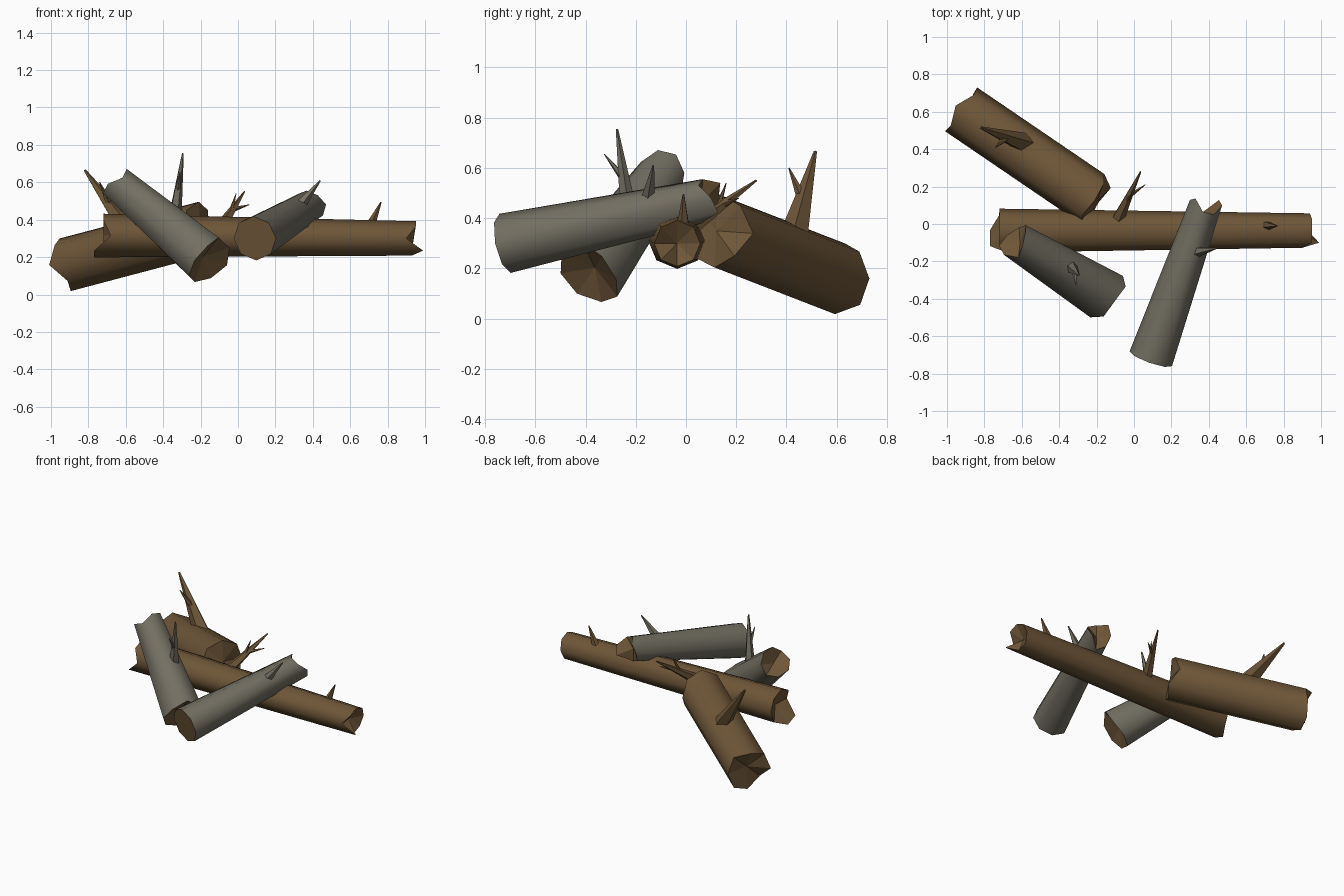
import bpy, bmesh, math
from mathutils import Vector

cube = bpy.data.objects.get("Cube")
if cube:
    bpy.data.objects.remove(cube)


def make_material(name, rgb):
    mat = bpy.data.materials.new(name)
    mat.use_nodes = True
    mat.diffuse_color = (*rgb, 1)
    bsdf = mat.node_tree.nodes["Principled BSDF"]
    bsdf.inputs["Base Color"].default_value = (*rgb, 1)
    bsdf.inputs["Roughness"].default_value = 0.9
    return mat


BROWN = make_material("brown wood", (0.156, 0.093, 0.040))
GRAY = make_material("gray bark", (0.171, 0.159, 0.122))


def frame(axis):
    """Sideways and upward directions around an axis."""
    side = axis.cross(Vector((0, 0, 1))).normalized()
    return side, side.cross(axis)


def finish(name, bm, mats):
    bmesh.ops.recalc_face_normals(bm, faces=bm.faces)
    mesh = bpy.data.meshes.new(name)
    bm.to_mesh(mesh)
    bm.free()
    for mat in mats:
        mesh.materials.append(mat)
    obj = bpy.data.objects.new(name, mesh)
    bpy.context.collection.objects.link(obj)
    return obj


def log(name, start, end, r0, r1, bark, jag0, jag1, dip0, dip1):
    """Eight-sided tapered trunk; jag lists push each end corner outward."""
    start, end = Vector(start), Vector(end)
    axis = (end - start).normalized()
    side, up = frame(axis)
    bm = bmesh.new()
    rings, centres = [], []
    for c, r, jag, dip, out in ((start, r0, jag0, dip0, -axis), (end, r1, jag1, dip1, axis)):
        ring = []
        for k, j in enumerate(jag):
            a = math.tau * k / len(jag)
            ring.append(bm.verts.new(c + r * (math.cos(a) * side + math.sin(a) * up) + j * out))
        rings.append(ring)
        centres.append(bm.verts.new(c - dip * out))
    n = len(jag0)
    for k in range(n):
        m = (k + 1) % n
        f = bm.faces.new((rings[0][k], rings[0][m], rings[1][m], rings[1][k]))
        f.smooth = True
        # broken wood at both ends
        for ring, centre in zip(rings, centres):
            cap = bm.faces.new((ring[k], ring[m], centre))
            cap.material_index = 1
            for e in cap.edges:
                if centre not in e.verts:
                    e.smooth = False
    return finish(name, bm, (bark, BROWN))


def spike(bm, base, tip, r):
    """Four-sided thorn with a blunted tip."""
    base, tip = Vector(base), Vector(tip)
    axis = (tip - base).normalized()
    side, up = frame(axis)
    rings = []
    for c, s in ((base, r), (base.lerp(tip, 0.45), r * 0.6), (tip, r * 0.12)):
        rings.append([bm.verts.new(c + s * (math.cos(a) * side + math.sin(a) * up))
                      for a in (math.tau * k / 5 for k in range(5))])
    for low, high in zip(rings, rings[1:]):
        for k in range(5):
            m = (k + 1) % 5
            bm.faces.new((low[k], low[m], high[m], high[k]))
    bm.faces.new(rings[0])
    bm.faces.new(rings[-1])


def branch(name, base, tip, r, mat, twigs=()):
    bm = bmesh.new()
    spike(bm, base, tip, r)
    for t, twig_tip in twigs:
        spike(bm, Vector(base).lerp(Vector(tip), t), twig_tip, r * 0.4)
    finish(name, bm, (mat,))


FLAT = [0] * 8

# Trunks
log("long_log", (-0.72, -0.035, 0.315), (0.93, -0.035, 0.3), 0.117, 0.092, BROWN,
    [-.04, 0, 0, 0, 0, 0, .05, .05], [-.03, .02, .02, .02, .01, 0, 0, .06], 0.05, 0.04)
log("back_log", (-0.2, 0.12, 0.35), (-0.92, 0.61, 0.16), 0.145, 0.145, BROWN,
    [-.05, 0, .02, 0, 0, 0, -.02, 0], [0, -.03, .01, -.02, .01, -.06, 0, .02], 0, 0.05)
log("front_left_log", (-0.63, -0.09, 0.58), (-0.16, -0.38, 0.18), 0.098, 0.14, GRAY,
    [.02, -.02, .02, .03, 0, -.02, 0, .03], [0, 0, -.02, .02, .04, .02, 0, 0], 0.03, 0.04)
log("front_right_log", (0.09, -0.72, 0.3), (0.38, 0.1, 0.475), 0.12, 0.086, GRAY,
    FLAT, [.03, -.02, -.02, .03, 0, -.04, -.06, .04], 0, 0.04)

# Broken branches
branch("long_log_branch", (-0.09, 0.02, 0.36), (0.035, 0.28, 0.55), 0.036, BROWN,
       [(0.5, (0.06, 0.21, 0.48)), (0.4, (-0.01, 0.16, 0.54))])
branch("long_log_stub", (0.7, -0.01, 0.35), (0.765, -0.01, 0.495), 0.03, BROWN)
branch("back_log_branch", (-0.58, 0.43, 0.33), (-0.82, 0.515, 0.665), 0.058, BROWN,
       [(0.42, (-0.74, 0.41, 0.6))])
branch("front_left_branch", (-0.345, -0.22, 0.36), (-0.295, -0.275, 0.755), 0.042, GRAY,
       [(0.5, (-0.31, -0.325, 0.655))])
branch("front_right_stub", (0.335, -0.15, 0.48), (0.44, -0.13, 0.61), 0.03, GRAY)
